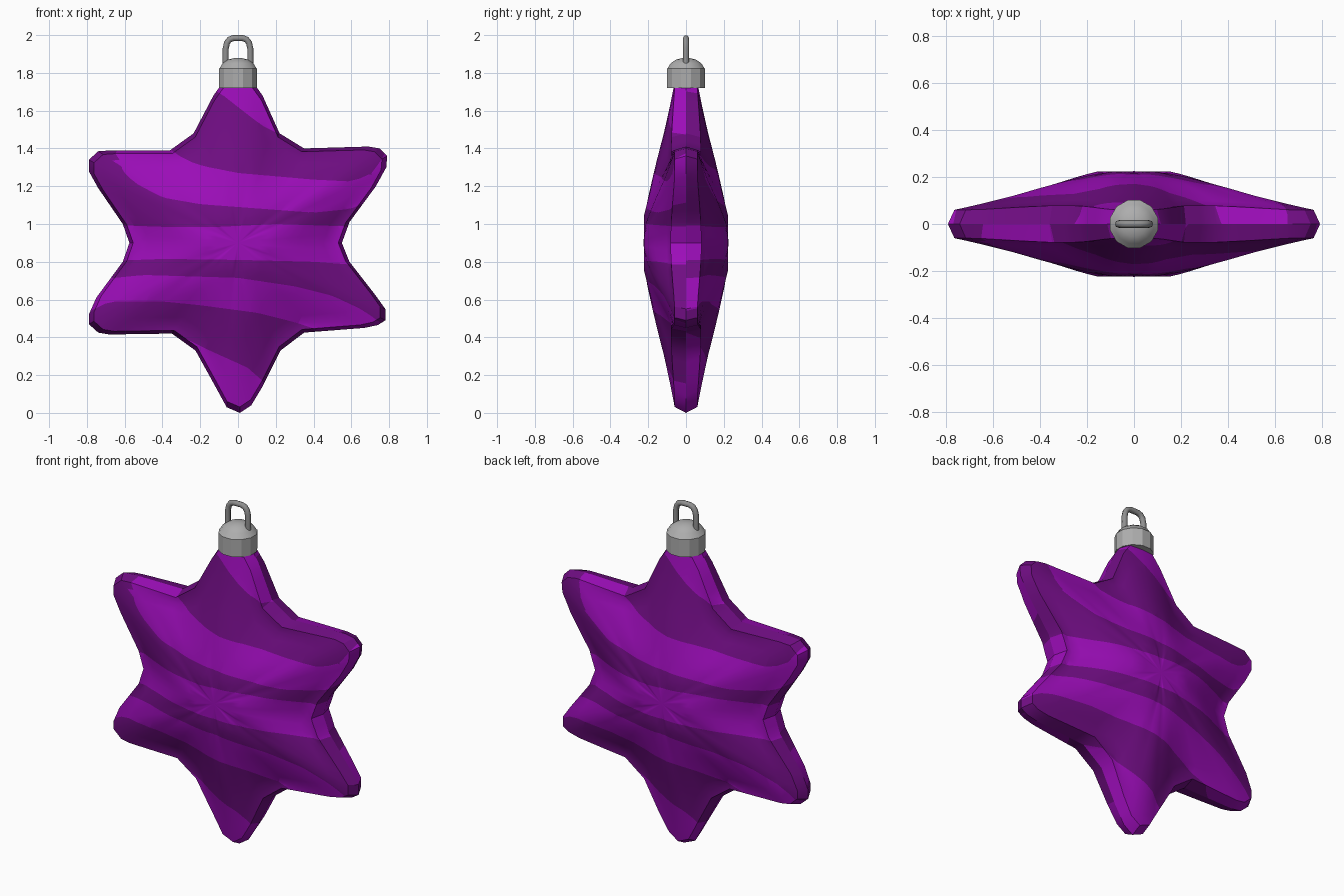
import bpy, bmesh, math

if "Cube" in bpy.data.objects:
    bpy.data.objects.remove(bpy.data.objects["Cube"])


def material(name, rgb):
    m = bpy.data.materials.new(name)
    m.diffuse_color = (*rgb, 1)
    m.use_nodes = True
    m.node_tree.nodes["Principled BSDF"].inputs["Base Color"].default_value = m.diffuse_color
    return m


LIGHT = material("bright purple", (0.33, 0.004, 0.48))
DARK = material("deep purple", (0.16, 0.004, 0.225))
SILVER = material("silver", (0.42, 0.42, 0.42))
WIRE = material("grey wire", (0.28, 0.28, 0.28))
CZ = 0.9

# star outline in x, z, clockwise from the top
OUTLINE = [(0, 1.78), (.08, 1.75), (.13, 1.68), (.22, 1.48), (.35, 1.40), (.69, 1.41),
           (.75, 1.40), (.79, 1.36), (.785, 1.30), (.73, 1.20), (.59, 1.01), (.55, .90),
           (.59, .80), (.73, .62), (.78, .55), (.78, .49), (.74, .465), (.67, .45),
           (.35, .425), (.225, .33), (.13, .14), (.07, .04), (.01, 0), (-.06, .03),
           (-.12, .14), (-.225, .33), (-.35, .42), (-.68, .415), (-.74, .425), (-.79, .47),
           (-.79, .52), (-.75, .61), (-.61, .80), (-.575, .90), (-.61, 1.00), (-.74, 1.19),
           (-.79, 1.28), (-.79, 1.34), (-.74, 1.385), (-.67, 1.39), (-.36, 1.39),
           (-.235, 1.48), (-.13, 1.68), (-.08, 1.75)]

# stripe borders (x, z) from top to bottom; colours alternate between them
BORDERS = [
    [(-.3, 1.80), (-.09, 1.69), (.05, 1.58), (.13, 1.52), (.23, 1.47), (.4, 1.45), (.8, 1.45)],
    [(-.8, 1.6), (-.38, 1.41), (-.3, 1.35), (-.2, 1.31), (0, 1.27), (.4, 1.235), (.6, 1.225),
     (.7, 1.26), (.76, 1.34), (.8, 1.42)],
    [(-.7, 1.6), (-.65, 1.38), (-.63, 1.30), (-.55, 1.22), (-.4, 1.14), (-.2, 1.105),
     (0, 1.09), (.4, 1.06), (.6, 1.08), (.8, 1.18)],
    [(-.8, 1.0), (-.4, .985), (-.1, .985), (.2, 1.0), (.8, .98)],
    [(-.8, .80), (-.4, .815), (0, .81), (.4, .80), (.8, .77)],
    [(-.8, .70), (-.5, .73), (0, .715), (.3, .67), (.5, .62), (.65, .55), (.74, .49), (.8, .42)],
    [(-.8, .53), (-.68, .59), (-.4, .59), (-.2, .57), (.1, .53), (.3, .48), (.45, .43), (.8, .36)],
    [(-.8, .40), (-.3, .405), (-.15, .33), (.05, .24), (.13, .17), (.18, .08), (.8, -.1)],
]


def lerp(pts, x):
    if x <= pts[0][0]:
        return pts[0][1]
    for (a, p), (b, q) in zip(pts, pts[1:]):
        if x <= b:
            return p + (q - p) * (x - a) / (b - a)
    return pts[-1][1]


# half thickness against the share of the way from centre to rim
PUFF = [(0, .225), (.2, .215), (.45, .165), (.67, .115), (.85, .08), (.965, .06), (1, 0)]
RINGS = [1, .965, .9, .82, .74, .66, .58, .5, .42, .34, .26, .18, .09]

# outline with long edges divided
ring = []
for (x0, z0), (x1, z1) in zip(OUTLINE, OUTLINE[1:] + OUTLINE[:1]):
    n = max(1, round(math.hypot(x1 - x0, z1 - z0) / 0.07))
    ring += [(x0 + (x1 - x0) * i / n, z0 + (z1 - z0) * i / n - CZ) for i in range(n)]


def star_half(name, side):
    """side -1 is the front, +1 the back; stripes spiral round so x flips."""
    bm = bmesh.new()
    rows = []
    for s in RINGS:
        row = []
        for x, z in ring:
            valley = min(1, max(0, (.85 - math.hypot(x, z)) / .28))
            y = lerp(PUFF, s)
            if s < 1:
                y += valley * (.018 * min(1, s * 1.5) * (s > .9) + .03 * math.sin(math.pi * s))
            row.append(bm.verts.new((x * s, side * min(y, .223), z * s + CZ)))
        rows.append(row)
    mid = bm.verts.new((0, side * .224, CZ))
    n = len(ring)
    for a, b in zip(rows, rows[1:]):
        for i in range(n):
            j = (i + 1) % n
            bm.faces.new((a[i], b[i], b[j], a[j]))
    for i in range(n):
        bm.faces.new((rows[-1][i], mid, rows[-1][(i + 1) % n]))
    bmesh.ops.triangulate(bm, faces=bm.faces[:])
    bm.normal_update()
    if sum(f.normal.y for f in bm.faces) * side < 0:
        bmesh.ops.reverse_faces(bm, faces=bm.faces[:])

    # cut the surface along each stripe border
    for border in BORDERS:
        def height(co):
            return co.z - lerp(border, -side * co.x)
        cut = []
        for e in bm.edges[:]:
            a, b = e.verts
            ha, hb = height(a.co), height(b.co)
            if ha * hb < 0:
                t = min(.99, max(.01, ha / (ha - hb)))
                cut.append(bmesh.utils.edge_split(e, a, t)[1])
        bmesh.ops.connect_verts(bm, verts=cut)
    for f in bm.faces:
        c = f.calc_center_median()
        f.material_index = sum(c.z < lerp(b, -side * c.x) for b in BORDERS) % 2
    finish(name, bm, [LIGHT, DARK], 32)


def finish(name, bm, mats, angle):
    me = bpy.data.meshes.new(name)
    bm.to_mesh(me)
    bm.free()
    for m in mats:
        me.materials.append(m)
    ob = bpy.data.objects.new(name, me)
    bpy.context.collection.objects.link(ob)
    bpy.ops.object.select_all(action='DESELECT')
    ob.select_set(True)
    bpy.context.view_layer.objects.active = ob
    bpy.ops.object.shade_smooth_by_angle(angle=math.radians(angle))
    return ob


star_half("star_front", -1)
star_half("star_back", 1)

# metal cap: faceted collar with a low dome
bm = bmesh.new()
SIDES = 12
prev = None
for r, z in [(.105, 1.72), (.105, 1.822), (.1, 1.826), (.085, 1.85), (.055, 1.87), (.02, 1.879)]:
    loop = [bm.verts.new((r * math.cos(math.tau * (i + .5) / SIDES),
                          r * math.sin(math.tau * (i + .5) / SIDES), z)) for i in range(SIDES)]
    if prev:
        for i in range(SIDES):
            j = (i + 1) % SIDES
            bm.faces.new((prev[i], prev[j], loop[j], loop[i]))
    else:
        bm.faces.new(loop[::-1])
    prev = loop
bm.faces.new(prev)
finish("cap", bm, [SILVER], 29)

# wire hanging loop
half = [(.066, 1.83), (.065, 1.93), (.058, 1.96), (.045, 1.977), (.025, 1.984)]
path = [(-x, z) for x, z in half] + half[::-1]
cu = bpy.data.curves.new("hanging_loop", 'CURVE')
cu.dimensions = '3D'
cu.bevel_depth = .016
cu.bevel_resolution = 2
cu.use_fill_caps = True
sp = cu.splines.new('POLY')
sp.points.add(len(path) - 1)
for p, (x, z) in zip(sp.points, path):
    p.co = (x, 0, z, 1)
    p.radius = 1
cu.materials.append(WIRE)
loop_ob = bpy.data.objects.new("hanging_loop", cu)
bpy.context.collection.objects.link(loop_ob)
bpy.ops.object.select_all(action='DESELECT')
loop_ob.select_set(True)
bpy.context.view_layer.objects.active = loop_ob
bpy.ops.object.convert(target='MESH')
bpy.ops.object.shade_smooth_by_angle(angle=math.radians(50))
